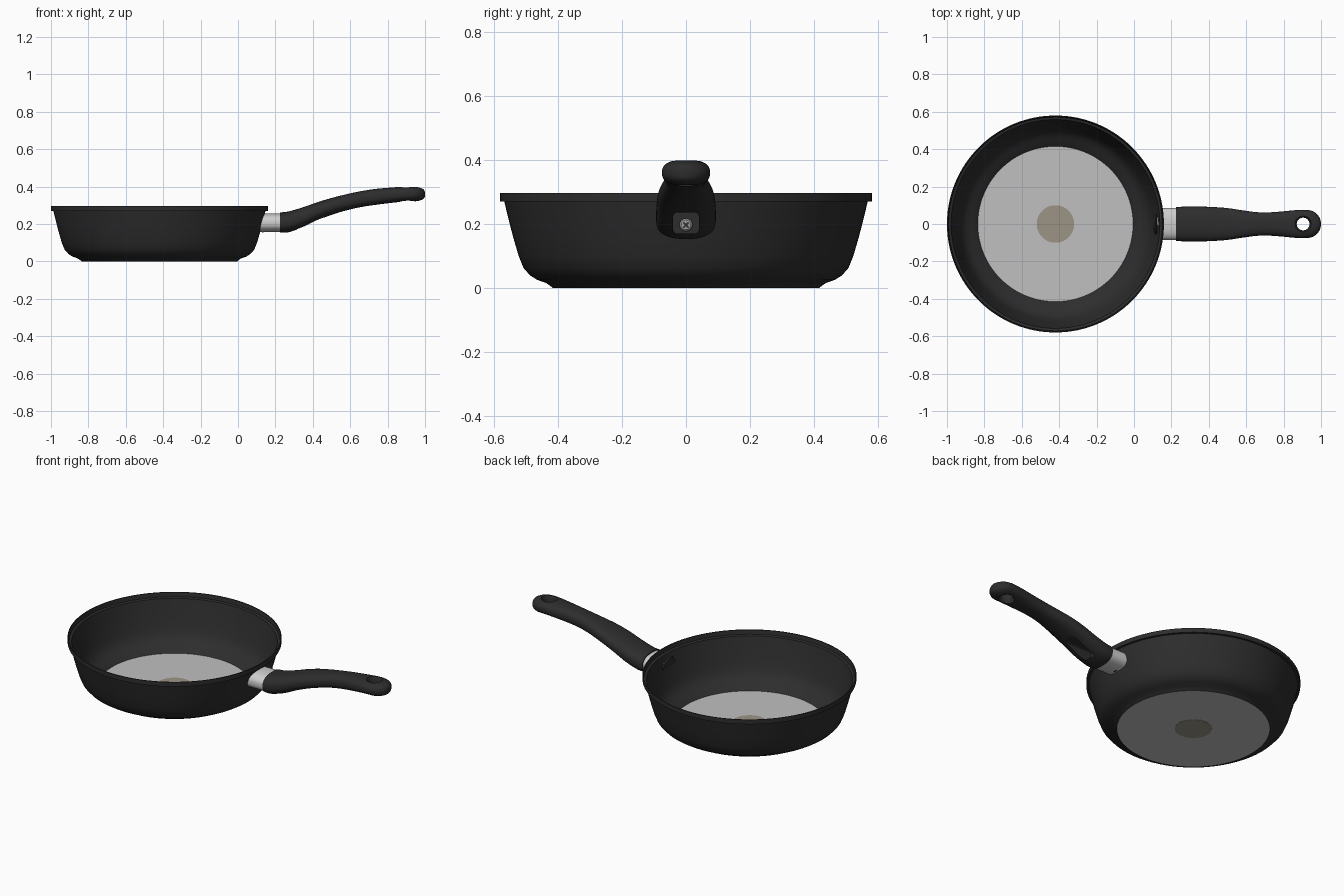
import bpy, bmesh, math
from mathutils import Matrix, Vector

if "Cube" in bpy.data.objects:
    bpy.data.objects.remove(bpy.data.objects["Cube"])


def material(name, r, g, b):
    m = bpy.data.materials.new(name)
    m.diffuse_color = (r, g, b, 1)
    m.use_nodes = True
    m.node_tree.nodes["Principled BSDF"].inputs["Base Color"].default_value = m.diffuse_color
    return m


BLACK = material("black coating", 0.026, 0.026, 0.026)
GREY = material("light grey plate", 0.53, 0.53, 0.53)
BEIGE = material("beige spot", 0.33, 0.30, 0.235)
STEEL = material("steel", 0.62, 0.62, 0.62)
SCREW = material("screw metal", 0.36, 0.36, 0.34)
PAN_X = -0.42


def finish(name, bm, mat, angle=35):
    bmesh.ops.remove_doubles(bm, verts=bm.verts, dist=1e-5)
    bmesh.ops.recalc_face_normals(bm, faces=bm.faces)
    me = bpy.data.meshes.new(name)
    bm.to_mesh(me)
    bm.free()
    me.materials.append(mat)
    me.shade_smooth()
    me.set_sharp_from_angle(angle=math.radians(angle))
    ob = bpy.data.objects.new(name, me)
    bpy.context.collection.objects.link(ob)
    return ob


def loft(name, rings, mat, loop=False, caps=True, xf=None):
    """Bridge equal-length closed rings of points."""
    bm = bmesh.new()
    vs = [[bm.verts.new(p) for p in ring] for ring in rings]
    n = len(vs[0])
    pairs = list(zip(vs, vs[1:])) + ([(vs[-1], vs[0])] if loop else [])
    for a, b in pairs:
        for i in range(n):
            j = (i + 1) % n
            bm.faces.new((a[i], a[j], b[j], b[i]))
    if caps:
        bm.faces.new(vs[0])
        bm.faces.new(vs[-1])
    if xf:
        bm.transform(xf)
    return finish(name, bm, mat)


def lathe(name, profile, mat, xf, loop=False, n=96):
    """Spin (radius, height) points around z, then place with xf."""
    rings = [[(r * math.cos(math.tau * i / n), r * math.sin(math.tau * i / n), z)
              for i in range(n)] for r, z in profile]
    return loft(name, rings, mat, loop=loop, caps=False, xf=xf)


def disc(name, r, z0, z1, mat, xf, n=96):
    return lathe(name, [(0, z0), (r, z0), (r, z1), (0, z1)], mat, xf, n=n)


def section(x, top, bot, hw, n=48, e=2.5):
    """Super-ellipse cross-section at x."""
    out = []
    for i in range(n):
        c, s = math.cos(math.tau * i / n), math.sin(math.tau * i / n)
        y = hw * math.copysign(abs(c) ** (2 / e), c)
        z = (top + bot) / 2 + (top - bot) / 2 * math.copysign(abs(s) ** (2 / e), s)
        out.append((x, y, z))
    return out


def box(name, lo, hi, mat, xf=None):
    bm = bmesh.new()
    bmesh.ops.create_cube(bm, size=1)
    for v in bm.verts:
        v.co = Vector([lo[k] + (v.co[k] + 0.5) * (hi[k] - lo[k]) for k in range(3)])
    if xf:
        bm.transform(xf)
    return finish(name, bm, mat)


pan = Matrix.Translation((PAN_X, 0, 0))

# Pan wall with stepped rim
wall = [(.415, 0), (.425, .008), (.437, .016), (.465, .026), (.487, .04), (.507, .063),
        (.522, .1), (.538, .155), (.55, .2), (.567, .27), (.58, .27), (.58, .297),
        (.575, .297), (.571, .272), (.558, .268), (.541, .2), (.528, .155), (.512, .1),
        (.497, .068), (.478, .047), (.455, .032), (.43, .018), (.415, .006)]
lathe("pan_wall", wall, BLACK, pan, loop=True, n=128)

# Floor plate and centre spot
disc("floor_plate", .415, .001, .006, GREY, pan, 128)
disc("centre_spot", .1, 0, .0075, BEIGE, pan)

# Mounting disc on the inside of the wall
tilt = Matrix.Rotation(math.radians(90 - 15), 4, 'Y')
disc("inner_mount", .053, -.006, .004, BLACK, Matrix.Translation((.121, 0, .207)) @ tilt, 48)

# Steel ferrule, its inner end following the wall
ring_out = section(.24, .256, .157, .086)
ring_in = [(PAN_X - .005 + math.sqrt((.538 + (z - .155) * .26) ** 2 - y * y), y, z)
           for x, y, z in ring_out]
loft("ferrule", [ring_in, ring_out], STEEL)

# Handle: x, top, bottom, half width
keys = [(.225, .262, .154, .090), (.27, .267, .156, .093), (.35, .290, .183, .093),
        (.42, .315, .217, .091), (.50, .339, .249, .085), (.58, .359, .273, .073),
        (.66, .376, .291, .063), (.74, .388, .303, .063), (.82, .395, .313, .070),
        (.88, .399, .319, .075), (.925, .401, .321, .075)]


def catmull(a, b, c, d, t):
    return tuple(.5 * (2 * q + (r - p) * t + (2 * p - 5 * q + 4 * r - s) * t * t
                       + (3 * q - p - 3 * r + s) * t ** 3) for p, q, r, s in zip(a, b, c, d))


rings = []
for i in range(len(keys) - 1):
    ctrl = [keys[max(0, min(len(keys) - 1, i + k))] for k in (-1, 0, 1, 2)]
    for t in (0, .25, .5, .75):
        rings.append(section(*catmull(*ctrl, t)))
for k in range(13):  # rounded tip
    a = math.radians(88) * k / 12
    c, h = math.cos(a), .040 * math.cos(a) ** .6
    rings.append(section(.925 + .075 * math.sin(a), .360 + h, .360 - h, .075 * c, e=2.5 - .5 * k / 12))
handle = loft("handle", rings, BLACK)

# Cut the hanging hole and the screw recess
hole = lathe("hole_cutter", [(0, .28), (.05, .28), (.045, .322), (.034, .338), (.034, .38),
                             (.046, .402), (.05, .45), (0, .45)], BLACK,
             Matrix.Translation((.904, 0, 0)), n=40)
recess = box("recess_cutter", (.27, -.04, .17), (.5, .04, .236), BLACK)
bm = bmesh.new()
bm.from_mesh(recess.data)
bmesh.ops.bevel(bm, geom=[e for e in bm.edges if abs(e.verts[0].co.x - e.verts[1].co.x) > .1],
                offset=.012, segments=3, affect='EDGES', profile=.5)
bm.to_mesh(recess.data)
bm.free()
for cutter in (hole, recess):
    cutter.hide_render = True
    mod = handle.modifiers.new("cut", 'BOOLEAN')
    mod.operation, mod.solver, mod.object = 'DIFFERENCE', 'EXACT', cutter
deps = bpy.context.evaluated_depsgraph_get()
cut = bpy.data.meshes.new_from_object(handle.evaluated_get(deps))
handle.modifiers.clear()
handle.data = cut
cut.shade_smooth()
cut.set_sharp_from_angle(angle=math.radians(35))
for cutter in (hole, recess):
    bpy.data.objects.remove(cutter)

# Screw with cross slot
axis = Matrix.Translation((.27, 0, .197)) @ Matrix.Rotation(math.pi / 2, 4, 'Y')
lathe("screw", [(0, -.008), (.02, -.008), (.02, .009), (.015, .014), (0, .015)], SCREW, axis, n=32)
for k in range(2):
    box("screw_slot_%d" % (k + 1), (-.012, -.0025, .012), (.012, .0025, .0158), BLACK,
        axis @ Matrix.Rotation(math.radians(45 + 90 * k), 4, 'Z'))
